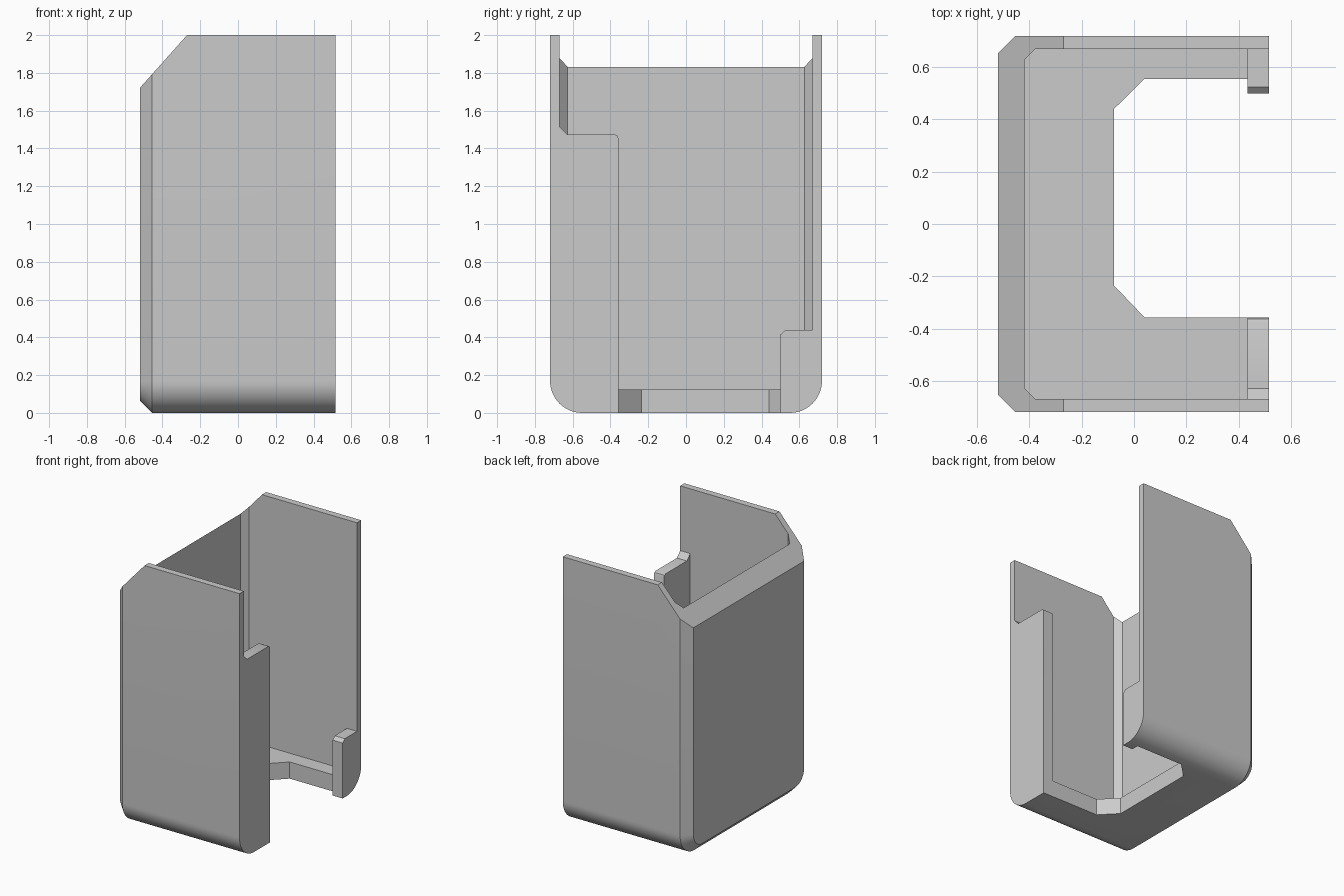
import bpy, bmesh, math
from mathutils import Vector

if "Cube" in bpy.data.objects:
    bpy.data.objects.remove(bpy.data.objects["Cube"])

grey = bpy.data.materials.new("light grey")
grey.diffuse_color = (0.6, 0.6, 0.6, 1)
grey.use_nodes = True
grey.node_tree.nodes["Principled BSDF"].inputs["Base Color"].default_value = grey.diffuse_color


def make_object(name, bm):
    bmesh.ops.recalc_face_normals(bm, faces=bm.faces)
    mesh = bpy.data.meshes.new(name)
    bm.to_mesh(mesh)
    bm.free()
    obj = bpy.data.objects.new(name, mesh)
    bpy.context.collection.objects.link(obj)
    mesh.materials.append(grey)
    return obj


def loft(name, rings):
    """Closed solid through rings of equal point count."""
    bm = bmesh.new()
    loops = [[bm.verts.new(p) for p in ring] for ring in rings]
    for a, b in zip(loops, loops[1:]):
        for i in range(len(a)):
            j = (i + 1) % len(a)
            bm.faces.new((a[i], a[j], b[j], b[i]))
    bm.faces.new(loops[0])
    bm.faces.new(loops[-1])
    return make_object(name, bm)


def shell_ring(x, inset):
    """U-shaped outline with rounded lower corners."""
    r, half, steps = 0.17, 0.72, 12
    pts = [(x, -half + inset, 2.0)]
    for side, start in ((-1, math.pi), (1, 1.5 * math.pi)):
        for i in range(steps + 1):
            a = start + i * math.pi / 2 / steps
            pts.append((x, side * (half - r) + (r - inset) * math.cos(a),
                        r + (r - inset) * math.sin(a)))
    pts.append((x, half - inset, 2.0))
    return pts


# Outer holder body, chamfered around its back face
holder = loft("holder_shell", [shell_ring(-0.52, 0.065),
                               shell_ring(-0.455, 0), shell_ring(0.517, 0)])

# Sloped top corner at the back
bm = bmesh.new()
bm.from_mesh(holder.data)
cut = bmesh.ops.bisect_plane(bm, geom=bm.verts[:] + bm.edges[:] + bm.faces[:],
                             plane_co=Vector((-0.52, 0, 1.72)),
                             plane_no=Vector((-0.28, 0, 0.25)), clear_outer=True)
bmesh.ops.holes_fill(bm, edges=[e for e in bm.edges if e.is_boundary], sides=0)
bmesh.ops.recalc_face_normals(bm, faces=bm.faces)
bm.to_mesh(holder.data)
bm.free()

# Inner cavity above the floor
cavity = [(-0.42, -0.627), (-0.378, -0.67), (0.434, -0.67),
          (0.434, 0.67), (-0.378, 0.67), (-0.42, 0.627)]
# Notch through the floor
notch = [(-0.077, -0.235), (0.04, -0.357), (0.434, -0.357),
         (0.434, 0.555), (0.04, 0.555), (-0.077, 0.44)]
# Front opening that leaves a tall lip and a short lip
opening = [(-0.67, 3), (-0.67, 1.515), (-0.63, 1.475), (-0.38, 1.475),
           (-0.364, 1.469), (-0.358, 1.453), (-0.358, -1), (0.5, -1),
           (0.5, 0.415), (0.525, 0.438), (0.67, 0.438), (0.67, 3)]

cutters = [
    loft("cavity_cutter", [[(x, y, z) for x, y in cavity] for z in (0.125, 3)]),
    loft("floor_notch_cutter", [[(x, y, z) for x, y in notch] for z in (-1, 0.5)]),
    loft("front_opening_cutter", [[(x, y, z) for y, z in opening] for x in (0.42, 1)]),
]
bpy.context.view_layer.objects.active = holder
holder.select_set(True)
for c in cutters:
    mod = holder.modifiers.new(c.name, 'BOOLEAN')
    mod.operation = 'DIFFERENCE'
    mod.solver = 'EXACT'
    mod.object = c
    bpy.ops.object.modifier_apply(modifier=mod.name)
for c in cutters:
    bpy.data.objects.remove(c)

bpy.ops.object.shade_smooth_by_angle(angle=math.radians(25))
